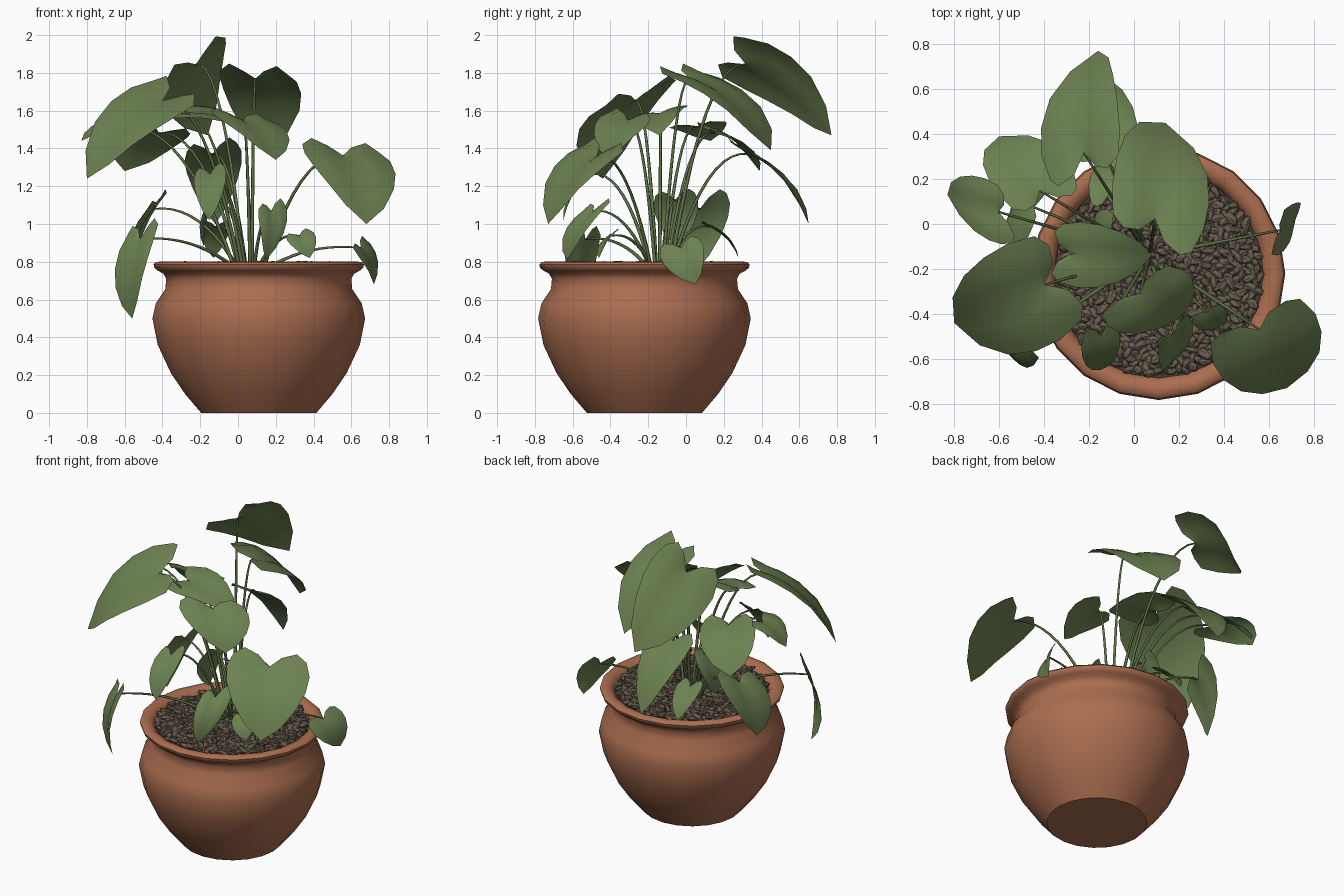
import bpy, bmesh, math, random
from mathutils import Vector, Matrix, Euler

random.seed(4)
cube = bpy.data.objects.get("Cube")
if cube:
    bpy.data.objects.remove(cube)

POT = Vector((0.11, -0.22, 0))


def material(name, color):
    m = bpy.data.materials.new(name)
    m.use_nodes = True
    m.diffuse_color = (*color, 1)
    bsdf = m.node_tree.nodes["Principled BSDF"]
    bsdf.inputs["Base Color"].default_value = (*color, 1)
    bsdf.inputs["Roughness"].default_value = 0.8
    return m


TERRACOTTA = material("terracotta", (0.41, 0.155, 0.08))
LEAF = material("leaf green", (0.15, 0.222, 0.083))
STEM = material("stem green", (0.11, 0.165, 0.06))
STONE = material("pebble brown", (0.142, 0.109, 0.076))
SOIL = material("dark soil", (0.055, 0.043, 0.031))


def finish(name, bm, mat, smooth=None):
    mesh = bpy.data.meshes.new(name)
    bm.to_mesh(mesh)
    bm.free()
    mesh.materials.append(mat)
    obj = bpy.data.objects.new(name, mesh)
    bpy.context.collection.objects.link(obj)
    if smooth:
        bpy.ops.object.select_all(action='DESELECT')
        obj.select_set(True)
        bpy.context.view_layer.objects.active = obj
        bpy.ops.object.shade_smooth_by_angle(angle=math.radians(smooth))
    return obj


# Pot: lathed profile with a rounded, flared rim
def lathe(name, profile, mat, steps=20):
    bm = bmesh.new()
    verts = [bm.verts.new((r, 0, z)) for r, z in profile]
    edges = [bm.edges.new(pair) for pair in zip(verts, verts[1:])]
    bmesh.ops.spin(bm, geom=verts + edges, cent=(0, 0, 0), axis=(0, 0, 1),
                   angle=math.tau, steps=steps)
    bmesh.ops.remove_doubles(bm, verts=bm.verts, dist=0.0005)
    bmesh.ops.recalc_face_normals(bm, faces=bm.faces)
    bmesh.ops.translate(bm, verts=bm.verts, vec=POT)
    return finish(name, bm, mat, smooth=46)


lathe("pot", [(0, 0), (0.305, 0), (0.39, 0.1), (0.465, 0.21), (0.535, 0.36),
              (0.563, 0.5), (0.545, 0.58), (0.495, 0.655), (0.49, 0.71),
              (0.505, 0.737), (0.535, 0.753), (0.553, 0.768), (0.557, 0.786),
              (0.545, 0.798), (0.515, 0.802), (0.485, 0.79), (0.468, 0.765),
              (0.46, 0.74)], TERRACOTTA)

# Soil disc and the loose pebbles covering it
bm = bmesh.new()
bmesh.ops.create_circle(bm, cap_ends=True, segments=24, radius=0.465,
                        matrix=Matrix.Translation(POT + Vector((0, 0, 0.765))))
finish("soil", bm, SOIL)

bm = bmesh.new()
COUNT = 700
for i in range(COUNT):
    r = 0.45 * math.sqrt((i + 0.5) / COUNT)
    a = i * 2.39996
    spot = POT + Vector((r * math.cos(a), r * math.sin(a),
                         random.uniform(0.766, 0.786)))
    tilt = Euler((random.uniform(-0.6, 0.6), random.uniform(-0.4, 0.4),
                  random.uniform(0, math.tau)))
    size = random.uniform(0.8, 1.2)
    shape = Matrix.Diagonal((0.036 * size, 0.02 * size, 0.015 * size, 1))
    bmesh.ops.create_icosphere(
        bm, subdivisions=1, radius=1,
        matrix=Matrix.Translation(spot) @ tilt.to_matrix().to_4x4() @ shape)
finish("pebbles", bm, STONE)

# Half outline of a heart-shaped leaf (side, along) and its midrib stations
OUTLINE = [(0, 0.13), (0.3, 0), (0.68, -0.06), (0.95, 0.02), (1.08, 0.2),
           (1.03, 0.4), (0.83, 0.62), (0.48, 0.84), (0, 1)]
MIDRIB = [0.13, 0.16, 0.2, 0.27, 0.37, 0.5, 0.67, 0.85, 1]


def stem(name, top):
    """Arching leaf stalk from the soil to the notch of a leaf."""
    flat = Vector((top.x, top.y, 0))
    root = Vector((0.07, -0.14, 0)).lerp(flat, 0.13)
    root.z = 0.76
    bend = root.lerp(top, 0.45)
    bend.z = top.z + 0.03
    curve = bpy.data.curves.new(name, 'CURVE')
    curve.dimensions = '3D'
    curve.bevel_depth = 0.009
    curve.bevel_resolution = 1
    curve.use_fill_caps = True
    line = curve.splines.new('POLY')
    steps = 10
    line.points.add(steps)
    for i, p in enumerate(line.points):
        t = i / steps
        at = root.lerp(bend, t).lerp(bend.lerp(top, t), t)
        p.co = (*at, 1)
        p.radius = 1.15 - 0.6 * t
    curve.materials.append(STEM)
    obj = bpy.data.objects.new(name, curve)
    bpy.context.collection.objects.link(obj)


def leaf(name, tip, lobe_a, lobe_b, blunt=0):
    """Arched heart-shaped blade spanned by its tip and two rear lobes."""
    tip, a, b = Vector(tip), Vector(lobe_a), Vector(lobe_b)
    base = (a + b) / 2
    along, side = tip - base, (a - b) / 2
    if along.cross(side).z > 0:
        side = -side
    normal = side.cross(along).normalized()
    arch = 0.13 * along.length
    fold = 0.16 * side.length

    def place(u, v):
        lift = arch * 4 * max(v, 0) * (1 - v)
        lift += fold * (math.sin(min(abs(u), 1) * 2.6) - 0.3) * (1 - v)
        width = u * (1 + blunt * max(v, 0) ** 2)
        return base + side * width + along * v + normal * lift

    bm = bmesh.new()
    rib = [bm.verts.new(place(0, v)) for v in MIDRIB]
    for sign in (-1, 1):
        columns = [rib]
        for f in (0.35, 0.7, 1):
            columns.append([bm.verts.new(place(sign * f * u, m + (v - m) * f))
                            for (u, v), m in zip(OUTLINE, MIDRIB)])
        for c, d in zip(columns, columns[1:]):
            for i in range(len(rib) - 1):
                quad = [c[i], d[i], d[i + 1], c[i + 1]]
                bm.faces.new(quad if sign > 0 else quad[::-1])
    bmesh.ops.remove_doubles(bm, verts=bm.verts, dist=0.0005)
    bmesh.ops.recalc_face_normals(bm, faces=bm.faces)
    notch = place(0, MIDRIB[0])
    finish(name, bm, LEAF, smooth=60)
    stem(name + "_stem", notch)


# Tall leaves at the back
leaf("top_leaf", (-.16, .77, 1.47), (-.05, .29, 1.99), (-.37, .17, 1.77), .15)
leaf("back_left_leaf", (.14, .45, 1.39), (.26, -.15, 1.79), (-.11, .03, 1.81), .5)
leaf("back_right_leaf", (-.6, .39, 1.28), (-.54, .05, 1.52), (-.24, .15, 1.47), .5)
leaf("back_low_leaf", (-.12, .65, 1.0), (-.28, .3, 1.38), (0, .22, 1.43))

# Leaves on the right
leaf("right_leaf", (-.83, .13, 1.44), (-.6, .18, 1.53), (-.53, -.09, 1.5), .2)
leaf("big_right_leaf", (-.8, -.44, 1.24), (-.43, -.03, 1.76), (-.21, -.42, 1.62), .2)
leaf("right_rim_leaf", (-.55, .04, .74), (-.36, .22, 1.17), (-.46, -.07, 1.08))
leaf("hanging_leaf", (-.56, -.52, .5), (-.41, -.59, 1.01), (-.58, -.44, .95))

# Leaves in the middle
leaf("upper_middle_leaf", (.08, -.14, 1.47), (-.33, .01, 1.61), (-.35, -.26, 1.55))
leaf("middle_leaf", (.2, -.42, 1.34), (-.16, -.4, 1.59), (.15, -.17, 1.55))
leaf("inner_leaf", (-.18, -.05, .88), (-.12, -.17, 1.15), (-.08, .05, 1.17))

# Leaves at the front and left
leaf("big_left_leaf", (.68, -.73, 1.0), (.74, -.31, 1.38), (.32, -.52, 1.42))
leaf("left_rim_leaf", (.72, .05, .68), (.6, -.14, .87), (.66, .07, .93))
leaf("front_heart_leaf", (.15, -.63, .81), (.1, -.53, 1.08), (.24, -.39, 1.12))
leaf("front_upper_leaf", (-.15, -.65, 1.02), (-.23, -.48, 1.27), (-.07, -.44, 1.31))
leaf("front_small_leaf", (.38, -.46, .82), (.25, -.41, .93), (.38, -.35, .97))
leaf("back_small_leaf", (-.13, .28, .82), (-.19, .08, 1.0), (-.04, .1, 1.0))
